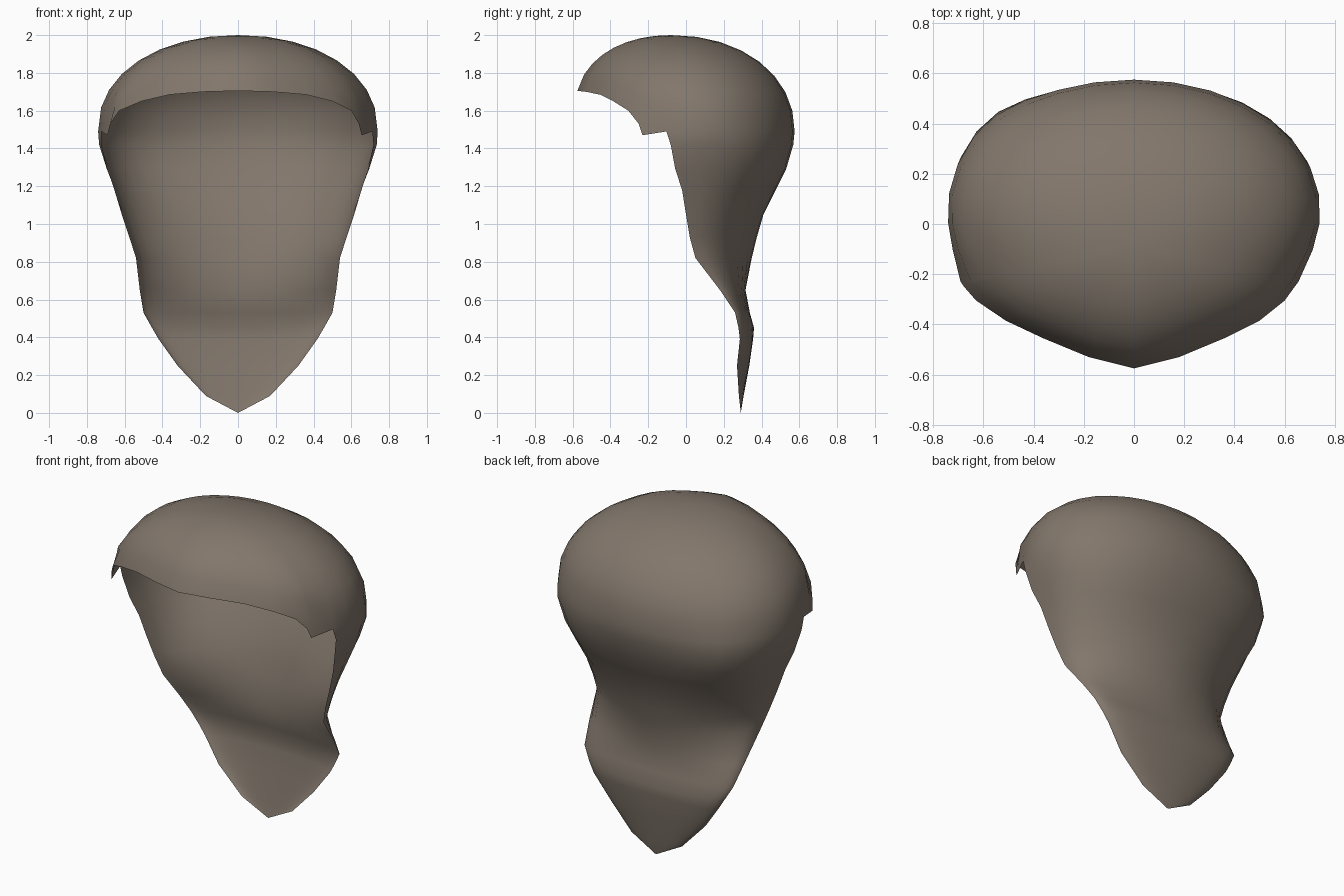
import bpy, bmesh, math

if "Cube" in bpy.data.objects:
    bpy.data.objects.remove(bpy.data.objects["Cube"])

ARC = 9          # segments from side edge to back centre
DOME = 8         # rings from crown to rim
POLE = (0.0, -0.08, 2.0)

# front hem, centre to temple: x, y, z
fringe = [(0, -.575, 1.705), (.18, -.53, 1.70), (.36, -.455, 1.685), (.50, -.385, 1.65),
          (.60, -.305, 1.60), (.64, -.25, 1.53), (.655, -.23, 1.47)]
# smooth heights the crown curves aim for, and their end angles, centre to back
aim = [1.705, 1.70, 1.685, 1.65, 1.61, 1.585, 1.575, 1.535, 1.51, 1.495]
angle = [66, 67, 70, 74, 79, 82, 83, 87, 89]

# hanging rows: z, half width, centre y, back y, wrap past the side, roundness (below 1 is boxier)
rows = [(1.49, .742, .05, .575, .29, .98), (1.42, .735, .05, .568, .23, .93),
        (1.29, .695, .03, .53, .14, .89), (1.18, .655, .015, .475, .06, .91),
        (1.05, .615, 0, .41, 0, .97), (.93, .575, .02, .375, 0, 1.05), (.82, .54, .05, .348, 0, 1.12),
        (.65, .52, .18, .315, 0, 1.08), (.53, .50, .26, .338, 0, 1), (.45, .455, .278, .36, 0, 1),
        (.39, .42, .285, .355, 0, 1), (.25, .32, .27, .335, 0, 1), (.09, .17, .28, .305, 0, 1)]


def power(v, p):
    return math.copysign(abs(v) ** p, v)


def arc(z, w, yc, yb, wrap, p):
    pts = []
    for i in range(ARC + 1):
        t = -wrap + (math.pi / 2 + wrap) * i / ARC
        x = 0 if i == ARC else w * power(math.cos(t), p)
        pts.append((x, yc + (yb - yc) * power(math.sin(t), p), z))
    return pts


def strip(bm, a, b):
    for i in range(len(a) - 1):
        bm.faces.new((a[i], a[i + 1], b[i + 1], b[i]))


bm = bmesh.new()
rim = fringe + arc(*rows[0])

# crown: quarter curves from the pole to each rim point
pole = bm.verts.new(POLE)
prev = None
for k in range(1, DOME + 1):
    ring = []
    for i, p in enumerate(rim):
        deg = angle[i] if i < len(angle) else 90
        top = math.radians(deg)
        base = aim[i] if i < len(aim) else p[2]
        phi = top * k / DOME
        f = (math.sin(phi) / math.sin(top)) ** 0.96
        h = (math.cos(phi) - math.cos(top)) / (1 - math.cos(top)) if k < DOME else 0
        h = h ** (0.94 - 0.14 * (90 - deg) / 24)
        z = p[2] if k == DOME else base + (POLE[2] - base) * h
        ring.append(bm.verts.new((p[0] * f, POLE[1] + (p[1] - POLE[1]) * f, z)))
    if prev:
        strip(bm, prev, ring)
    else:
        for i in range(len(ring) - 1):
            bm.faces.new((pole, ring[i], ring[i + 1]))
    prev = ring

# back and sides hanging below the rim
prev = prev[len(fringe):]
for row in rows[1:]:
    cur = [bm.verts.new(p) for p in arc(*row)]
    strip(bm, prev, cur)
    prev = cur

# pointed tip
tip = bm.verts.new((0, .29, 0))
for i in range(ARC):
    bm.faces.new((prev[i], prev[i + 1], tip))

# mirror the half, fuller at the left temple and left back, and weld the centre line
geom = bmesh.ops.duplicate(bm, geom=bm.verts[:] + bm.edges[:] + bm.faces[:])["geom"]
for v in geom:
    if isinstance(v, bmesh.types.BMVert):
        x, y, z = v.co
        temple = math.exp(-((y + .27) / .14) ** 2 - ((z - 1.5) / .25) ** 2)
        back = math.exp(-((x - .6) / .2) ** 2 - ((y - .4) / .25) ** 2 - ((z - 1.4) / .25) ** 2)
        v.co.x = -x * (1 + .06 * temple)
        v.co.y = y + .03 * back
bmesh.ops.reverse_faces(bm, faces=[f for f in geom if isinstance(f, bmesh.types.BMFace)])
bmesh.ops.remove_doubles(bm, verts=bm.verts[:], dist=0.0005)
bmesh.ops.recalc_face_normals(bm, faces=bm.faces[:])
highest = max(bm.faces, key=lambda f: f.calc_center_median().z)
if highest.normal.z < 0:
    bmesh.ops.reverse_faces(bm, faces=bm.faces[:])
for f in bm.faces:
    f.smooth = True

mesh = bpy.data.meshes.new("hair_shell")
bm.to_mesh(mesh)
bm.free()
brown = bpy.data.materials.new("brown")
brown.diffuse_color = (.222, .183, .148, 1)
brown.use_nodes = True
brown.node_tree.nodes["Principled BSDF"].inputs["Base Color"].default_value = brown.diffuse_color
mesh.materials.append(brown)
bpy.context.collection.objects.link(bpy.data.objects.new("hair_shell", mesh))
